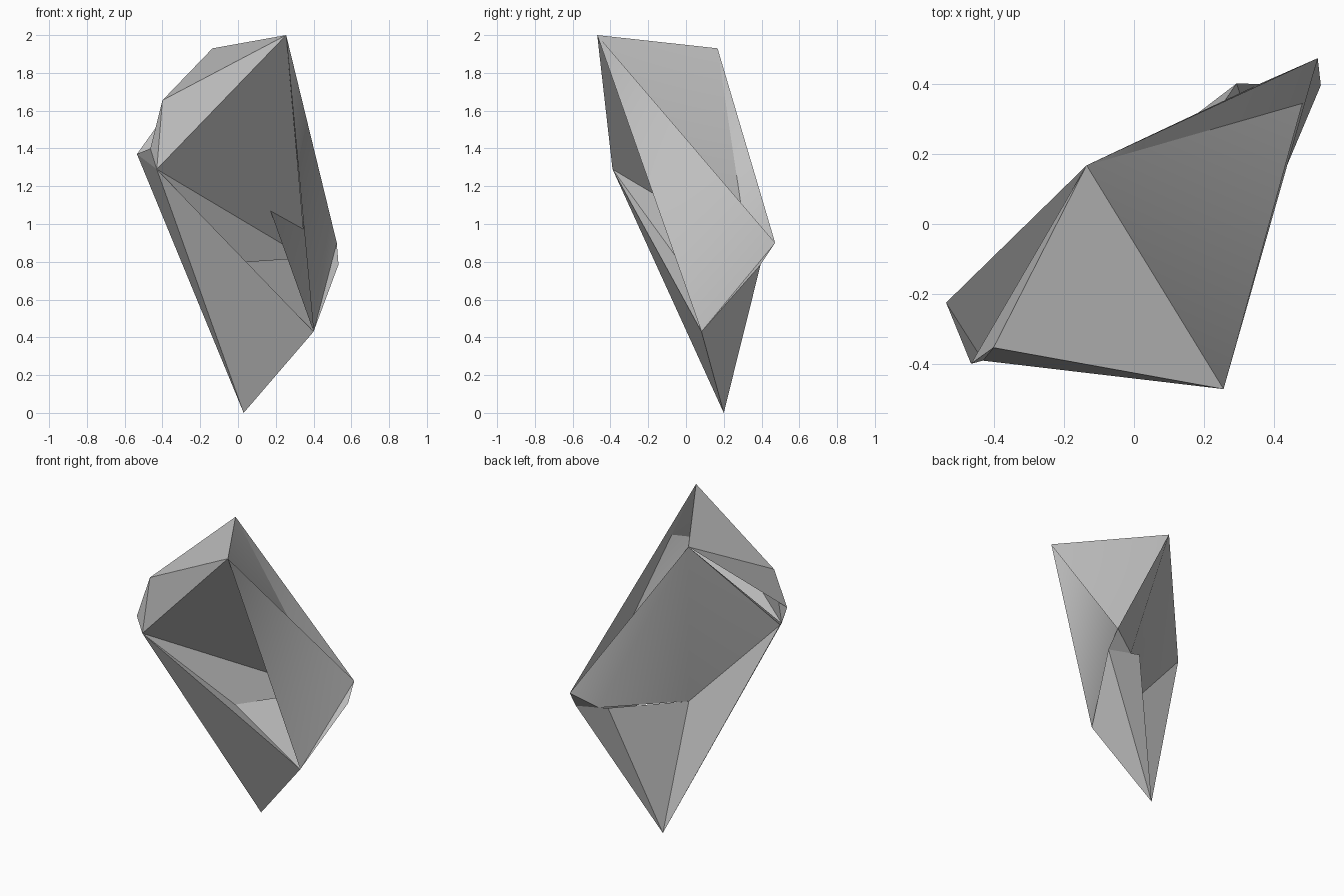
import bpy, bmesh, math
from mathutils import Vector

cube = bpy.data.objects.get("Cube")
if cube:
    bpy.data.objects.remove(cube, do_unlink=True)

GREY = (0.54, 0.54, 0.54, 1)
stone = bpy.data.materials.new("stone_grey")
stone.use_nodes = True
stone.diffuse_color = GREY
stone.node_tree.nodes["Principled BSDF"].inputs["Base Color"].default_value = GREY

# Corner points of the angular rock
P = {
    "peak": (0.255, -0.47, 2.0),
    "crown": (-0.135, 0.167, 1.93),
    "shoulder": (-0.40, -0.352, 1.655),
    "side": (-0.535, -0.224, 1.37),
    "nub": (-0.464, -0.398, 1.40),
    "brow": (-0.43, -0.389, 1.29),
    "hip": (0.40, 0.082, 0.43),
    "foot": (0.03, 0.20, 0.0),
    "tail": (0.523, 0.472, 0.90),
    "heel": (0.532, 0.395, 0.785),
    "back": (0.292, 0.40, 0.835),
    "waist": (0.0, -0.03, 0.795),
    "cleft": (0.36, 0.40, 0.82),
    "valley": (0.480, 0.345, 0.75),
}


def facets(name, faces, inside):
    """Triangles between named corners, all turned away from the inside point."""
    bm = bmesh.new()
    verts = {}
    for face in faces:
        keys = face.split()
        for k in keys:
            if k not in verts:
                verts[k] = bm.verts.new(P[k])
        f = bm.faces.new([verts[k] for k in keys])
        f.normal_update()
        if f.normal.dot(f.calc_center_median() - Vector(inside)) < 0:
            f.normal_flip()
    mesh = bpy.data.meshes.new(name)
    bm.to_mesh(mesh)
    bm.free()
    mesh.materials.append(stone)
    mesh.shade_smooth()
    mesh.set_sharp_from_angle(angle=math.radians(30))
    ob = bpy.data.objects.new(name, mesh)
    bpy.context.collection.objects.link(ob)


# Upper mass: crown facets, broad back and front slab
facets("upper_rock", [
    "peak crown shoulder", "peak shoulder brow",
    "crown side waist", "crown waist cleft", "crown cleft tail",
    "peak brow cleft",
], (0, 0, 1.35))

# Small nub and ledge on the right shoulder
facets("shoulder_nub", [
    "shoulder nub brow", "crown shoulder nub",
    "crown side brow", "nub side brow",
], (-0.2, -0.15, 1.3))

# Open fold, with its sloping floor
facets("open_fold", [
    "peak hip tail", "crown hip tail", "peak crown valley",
], (0.2, 0.1, 0.9))

# Lower wedge that tapers to the foot
facets("lower_rock", [
    "brow hip foot", "hip heel foot", "heel back foot",
    "back waist foot", "waist side foot", "side brow foot",
    "hip heel tail", "tail heel cleft",
], (0.08, 0.12, 0.65))

# Roof and floor of the recess in the front
facets("cleft_roof", ["brow waist cleft"], (0.1, 1.5, -0.5))
facets("cleft_floor", [
    "brow waist hip", "waist hip back", "hip heel back",
], (0.1, 0.2, 0.2))
